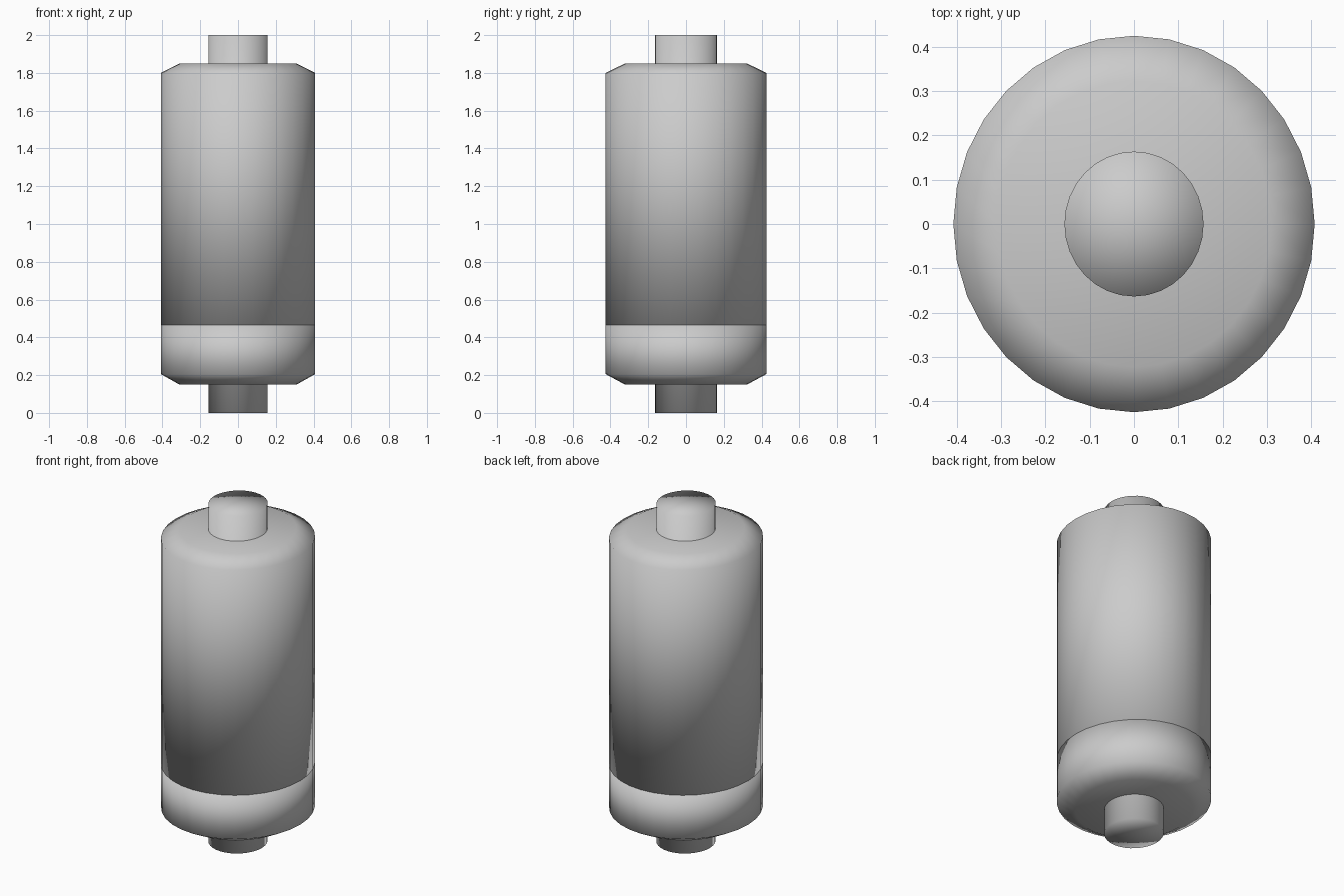
import bpy, bmesh, math

cube = bpy.data.objects.get("Cube")
if cube:
    bpy.data.objects.remove(cube, do_unlink=True)

SIDES = 32
RX, RY = 0.408, 0.425  # slightly oval cross-section

grey = bpy.data.materials.new("light grey")
grey.use_nodes = True
grey.diffuse_color = (0.6, 0.6, 0.6, 1)
grey.node_tree.nodes["Principled BSDF"].inputs["Base Color"].default_value = (0.6, 0.6, 0.6, 1)


def turned_part(name, profile):
    """Closed oval solid from (scale, height) rings, with fan caps, fully smooth."""
    bm = bmesh.new()
    rings = []
    for s, z in profile:
        angles = [2 * math.pi * i / SIDES for i in range(SIDES)]
        rings.append([bm.verts.new((RX * s * math.cos(a), RY * s * math.sin(a), z)) for a in angles])
    bottom = bm.verts.new((0, 0, profile[0][1]))
    top = bm.verts.new((0, 0, profile[-1][1]))
    for i in range(SIDES):
        j = (i + 1) % SIDES
        for low, high in zip(rings, rings[1:]):
            bm.faces.new((low[i], low[j], high[j], high[i]))
        bm.faces.new((bottom, rings[0][j], rings[0][i]))
        bm.faces.new((top, rings[-1][i], rings[-1][j]))
    for f in bm.faces:
        f.smooth = True
    mesh = bpy.data.meshes.new(name)
    bm.to_mesh(mesh)
    bm.free()
    mesh.materials.append(grey)
    obj = bpy.data.objects.new(name, mesh)
    bpy.context.collection.objects.link(obj)
    return obj


# Central pin running end to end
turned_part("shaft", [(0.385, 0), (0.385, 2)])
# Long upper barrel with chamfered top
turned_part("barrel", [(1, 0.465), (1, 1.8), (0.76, 1.85)])
# Short lower collar with chamfered bottom
turned_part("collar", [(0.76, 0.15), (1, 0.205), (1, 0.465)])
